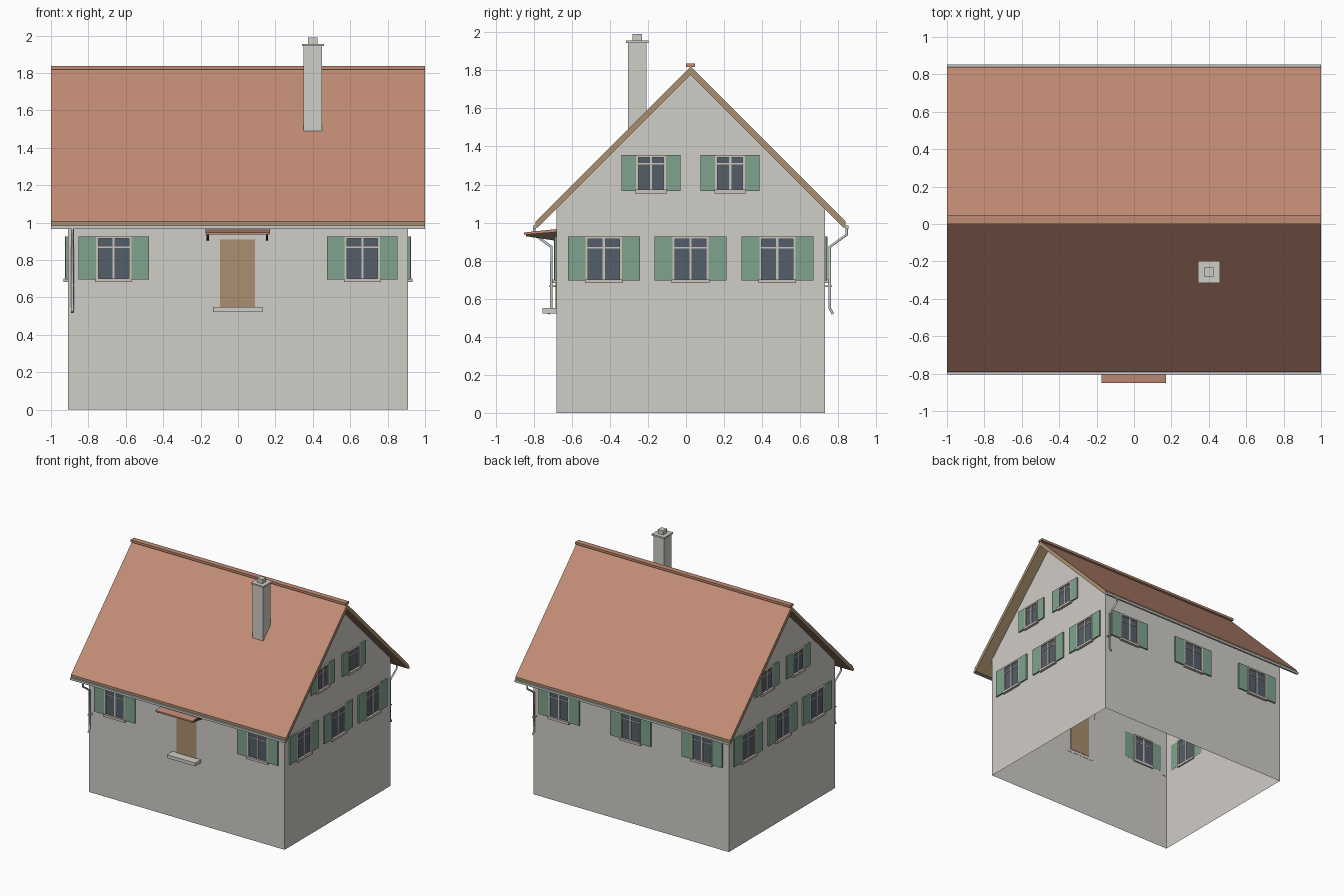
import bpy, bmesh, math
from mathutils import Matrix, Vector

if "Cube" in bpy.data.objects:
    bpy.data.objects.remove(bpy.data.objects["Cube"])


def mat(name, r, g, b):
    m = bpy.data.materials.new(name)
    lin = [((c / 255 + 0.055) / 1.055) ** 2.4 for c in (r, g, b)]
    m.diffuse_color = (*lin, 1)
    m.use_nodes = True
    m.node_tree.nodes["Principled BSDF"].inputs["Base Color"].default_value = m.diffuse_color
    return m


PLASTER = mat("plaster", 208, 205, 199)
TILE = mat("roof_tile", 193, 140, 117)
WOOD = mat("wood", 170, 143, 112)
GREEN = mat("shutter_green", 128, 163, 141)
GLASS = mat("glass", 84, 94, 104)
FRAME = mat("window_frame", 203, 195, 189)
METAL = mat("gutter_metal", 200, 201, 202)
DARK = mat("dark_wood", 70, 56, 46)

MID = 0.024                      # ridge line in y
FRONT, BACK, SIDE = -0.68, 0.73, 0.91


def finish(name, bm, mats, matrix=None):
    bmesh.ops.recalc_face_normals(bm, faces=bm.faces[:])
    me = bpy.data.meshes.new(name)
    bm.to_mesh(me)
    bm.free()
    for m in mats:
        me.materials.append(m)
    ob = bpy.data.objects.new(name, me)
    if matrix is not None:
        ob.matrix_world = matrix
    bpy.context.collection.objects.link(ob)
    return ob


def boxes(name, spans, material, matrix=None):
    """Each span is (x0, x1, y0, y1, z0, z1)."""
    bm = bmesh.new()
    for x0, x1, y0, y1, z0, z1 in spans:
        m = (Matrix.Translation(((x0 + x1) / 2, (y0 + y1) / 2, (z0 + z1) / 2))
             @ Matrix.Diagonal((x1 - x0, y1 - y0, z1 - z0, 1)))
        bmesh.ops.create_cube(bm, size=1, matrix=m)
    return finish(name, bm, [material], matrix)


def prism(profile, x0, x1):
    """Extrude a (y, z) outline along x."""
    bm = bmesh.new()
    f = bm.faces.new([bm.verts.new((x0, y, z)) for y, z in profile])
    ext = bmesh.ops.extrude_face_region(bm, geom=[f], use_keep_orig=True)
    bmesh.ops.translate(bm, vec=(x1 - x0, 0, 0),
                        verts=[v for v in ext["geom"] if isinstance(v, bmesh.types.BMVert)])
    bmesh.ops.recalc_face_normals(bm, faces=bm.faces[:])
    return bm


# House walls: gabled shell, open underneath
bm = prism([(FRONT, 0), (BACK, 0), (BACK, 1.075), (MID, 1.78), (FRONT, 1.075)], -SIDE, SIDE)
bmesh.ops.delete(bm, geom=[f for f in bm.faces if f.normal.z < -0.9], context="FACES_ONLY")
finish("walls", bm, [PLASTER])

# Roof: wooden boards with tiles on the upward faces
HALF, T = 0.815, 0.043
bm = prism([(MID - HALF, 1.82 - HALF), (MID, 1.82), (MID + HALF, 1.82 - HALF),
            (MID + HALF, 1.82 - HALF - T + 0.01), (MID + HALF - 0.012, 1.82 - HALF - T + 0.012),
            (MID, 1.82 - T), (MID - HALF + 0.012, 1.82 - HALF - T + 0.012),
            (MID - HALF, 1.82 - HALF - T + 0.01)], -1, 1)
for f in bm.faces:
    f.material_index = 1 if f.normal.z > 0.3 else 0
finish("roof", bm, [WOOD, TILE])
boxes("ridge_cap", [(-1, 1, 0.001, 0.047, 1.818, 1.837)], TILE)

# Chimney with lid and flue
CX, CY = 0.4, -0.257
boxes("chimney", [(CX - w, CX + w, CY - w, CY + w, z0, z1) for w, z0, z1 in
                  ((0.049, 1.45, 1.945), (0.059, 1.943, 1.956), (0.025, 1.955, 1.99))], PLASTER)


# Windows: local x along the wall, local -y outwards, z from the sill
def window(label, pos, angle, w, h, sw, transom):
    mtx = Matrix.Translation(pos) @ Matrix.Rotation(math.radians(angle), 4, "Z")
    a, b = w / 2, 0.013
    boxes(label + "_frame", [
        (-a, -a + b, -0.014, 0.012, 0, h), (a - b, a, -0.014, 0.012, 0, h),
        (-a + b, a - b, -0.014, 0.012, h - b, h),
        (-a - 0.004, a + 0.004, -0.022, 0.012, -0.01, 0.01)], FRAME, mtx)
    boxes(label + "_bars", [
        (-0.006, 0.006, -0.010, 0.008, 0.008, h - b),
        (-a + b, a - b, -0.009, 0.007, transom - 0.003, transom + 0.003)], FRAME, mtx)
    boxes(label + "_glass", [(-a + b, a - b, -0.005, 0.005, 0.008, h - b)], GLASS, mtx)
    boxes(label + "_shutters", [(-a - sw, -a, -0.012, 0.001, 0.003, h),
                                (a, a + sw, -0.012, 0.001, 0.003, h)], GREEN, mtx)


LOW = (0.19, 0.235, 0.094, 0.176)
HIGH = (0.158, 0.192, 0.076, 0.145)
for x in (-0.665, 0.665):
    window("front_window", (x, FRONT, 0.692), 0, *LOW)
for x in (-0.665, 0, 0.665):
    window("back_window", (x, BACK, 0.692), 180, *LOW)
for side, angle in ((1, 90), (-1, -90)):
    for d in (-0.456, 0, 0.456):
        window("gable_window", (side * SIDE, MID + d, 0.692), angle, *LOW)
    for d in (-0.208, 0.208):
        window("attic_window", (side * SIDE, MID + d, 1.164), angle, *HIGH)

# Door, doorstep
boxes("door", [(-0.095, 0.092, FRONT - 0.005, FRONT + 0.005, 0.547, 0.91)], WOOD)
boxes("doorstep", [(-0.133, 0.13, -0.755, FRONT + 0.002, 0.522, 0.55)], PLASTER)

# Sloping door canopy on two brackets
finish("canopy", prism([(-0.85, 0.936), (-0.85, 0.948), (FRONT, 0.966), (FRONT, 0.95)],
                       -0.175, 0.172), [TILE])
for x in (-0.162, 0.155):
    finish("canopy_bracket", prism([(-0.84, 0.928), (-0.84, 0.942), (FRONT, 0.952),
                                    (FRONT, 0.904)], x - 0.006, x + 0.006), [DARK])


# Gutters and downpipes, one at each eave
def pipe(name, pts, radius):
    cu = bpy.data.curves.new(name, "CURVE")
    cu.dimensions = "3D"
    cu.bevel_depth = radius
    cu.bevel_resolution = 1
    cu.use_fill_caps = True
    sp = cu.splines.new("POLY")
    sp.points.add(len(pts) - 1)
    for p, co in zip(sp.points, pts):
        p.co = (*co, 1)
    cu.materials.append(METAL)
    ob = bpy.data.objects.new(name, cu)
    bpy.context.collection.objects.link(ob)


for s in (-1, 1):
    ys = sorted((MID + s * 0.813, MID + s * 0.829))
    boxes("gutter", [(-1, 1, *ys, 0.967, 0.985)], METAL)
    px = 0.886 * s
    path = [(0.821, 0.975), (0.821, 0.937), (0.731, 0.872), (0.731, 0.55), (0.748, 0.52)]
    pipe("downpipe", [(px, MID + s * d, z) for d, z in path], 0.008)
    ys = sorted((MID + s * 0.70, MID + s * 0.743))
    boxes("pipe_clamp", [(px - 0.01, px + 0.01, *ys, 0.662, 0.67)], METAL)
